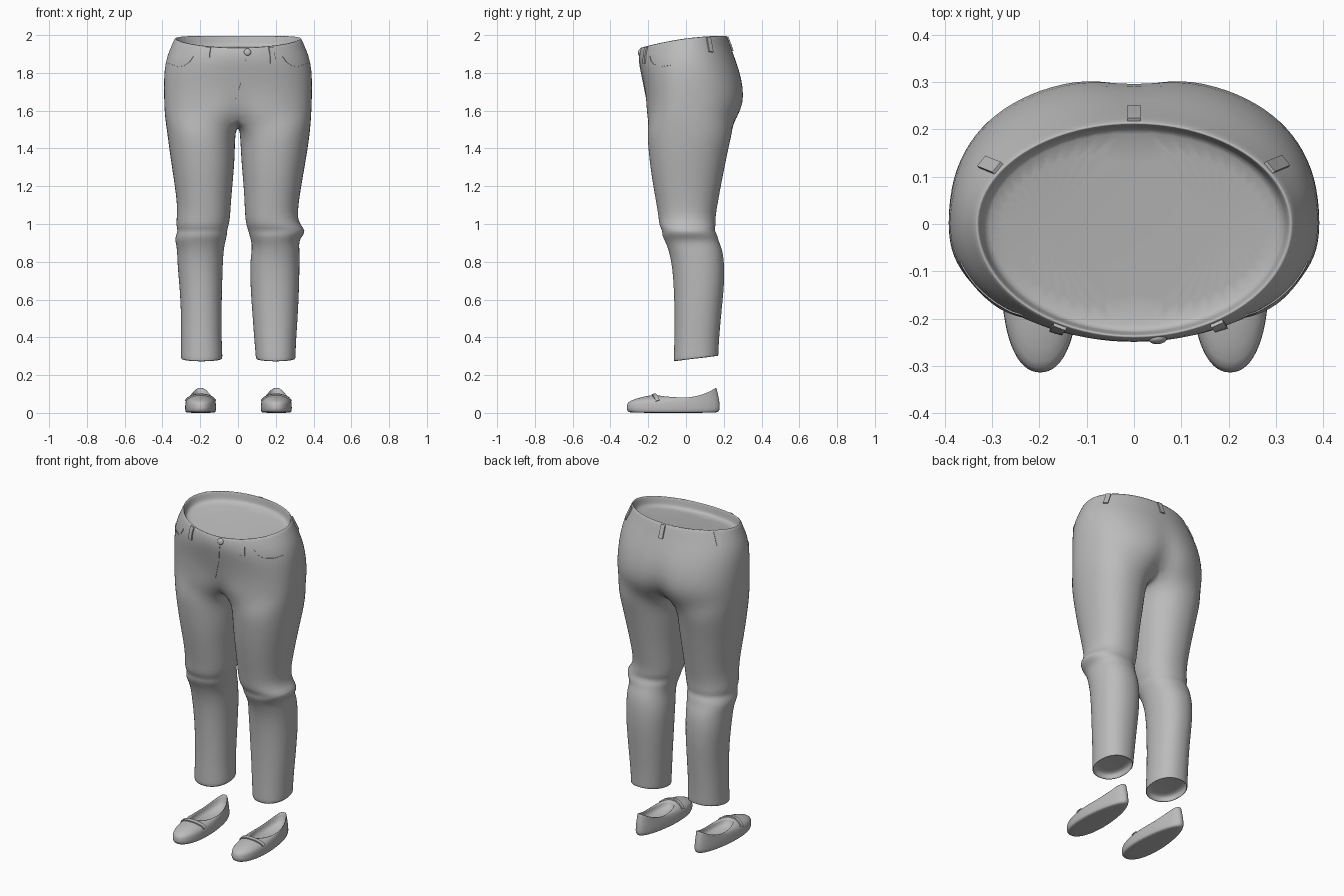
import bpy, bmesh, math
from mathutils import Vector
from mathutils.bvhtree import BVHTree

if "Cube" in bpy.data.objects:
    bpy.data.objects.remove(bpy.data.objects["Cube"])

grey = bpy.data.materials.new("plain_grey")
grey.diffuse_color = (0.5, 0.5, 0.5, 1)
grey.use_nodes = True
grey.node_tree.nodes["Principled BSDF"].inputs["Base Color"].default_value = grey.diffuse_color
K, J = 24, 8            # outer arc and inner arc steps of a leg ring


def finish(name, bm, subdiv=0):
    bmesh.ops.remove_doubles(bm, verts=bm.verts[:], dist=0.0004)
    bmesh.ops.recalc_face_normals(bm, faces=bm.faces[:])
    me = bpy.data.meshes.new(name)
    bm.to_mesh(me)
    bm.free()
    ob = bpy.data.objects.new(name, me)
    bpy.context.collection.objects.link(ob)
    me.materials.append(grey)
    for p in me.polygons:
        p.use_smooth = True
    if subdiv:
        m = ob.modifiers.new("smooth", 'SUBSURF')
        m.levels = m.render_levels = subdiv
    return ob


def spow(v, n):
    return math.copysign(abs(v) ** (2 / n), v)


def bridge(bm, a, b, closed):
    n = len(a)
    for i in range(n if closed else n - 1):
        j = (i + 1) % n
        bm.faces.new((a[i], a[j], b[j], b[i]))


# --- trousers: two half hips that split into legs at the crotch seam ---
# z, half width, front y, back y, squareness, front groove, back groove
HIPS = [(2.0, .335, -.24, .215, 2, 0, 0), (1.96, .35, -.25, .23, 2, 0, 0),
        (1.9, .376, -.25, .25, 2.1, 0, 0), (1.82, .391, -.237, .285, 2.2, 0, .005),
        (1.72, .393, -.22, .311, 2.3, 0, .012), (1.64, .391, -.215, .312, 2.4, .015, .03),
        (1.57, .388, -.215, .285, 2.5, .04, .05)]
# z, left inner x, left outer x, right inner x, right outer x, front y, back y
LEGS = [(1.49, .014, .376, .010, .382, -.208, .247), (1.4, .016, .365, .014, .370, -.2, .225),
        (1.3, .02, .35, .02, .353, -.19, .205), (1.2, .03, .335, .03, .335, -.174, .185),
        (1.1, .038, .322, .035, .32, -.156, .167), (1.03, .042, .325, .038, .315, -.145, .155),
        (.99, .05, .328, .045, .335, -.142, .158), (.965, .058, .318, .055, .358, -.125, .15),
        (.94, .058, .33, .06, .345, -.128, .168), (.91, .066, .334, .07, .322, -.112, .172),
        (.87, .075, .322, .075, .326, -.095, .192), (.8, .08, .322, .063, .326, -.077, .203),
        (.7, .083, .313, .065, .325, -.067, .204), (.6, .086, .305, .07, .321, -.063, .195),
        (.5, .086, .302, .078, .316, -.061, .185), (.4, .087, .302, .085, .309, -.062, .176),
        (.32, .083, .302, .092, .305, -.064, .172), (.285, .082, .303, .094, .305, -.066, .172)]


def hip_arc(bm, side, row, scale=1, drop=0):
    z, xo, yf, yb, n, gf, gb = row
    out = []
    for i in range(K + 1):
        a = -math.pi / 2 + math.pi * i / K
        x = 0 if i in (0, K) else xo * spow(math.cos(a), n)
        s = spow(math.sin(a), n)
        groove = math.exp(-(x / .06) ** 2)
        y = s * (yb - gb * groove) if s > 0 else -s * (yf + gf * groove)
        w = min(1, max(0, (z - 1.75) / .25))
        zz = z - w * .3 * (.22 - y) ** 2 - drop
        out.append(bm.verts.new((side * x * scale, y * scale, zz)))
    return out


def leg_ring(bm, side, row, scale=1, lift=0):
    z, yf, yb = row[0], row[5], row[6]
    xi, xo = row[1:3] if side < 0 else row[3:5]
    cx, cy, rx, ry = (xi + xo) / 2, (yf + yb) / 2, (xo - xi) / 2, (yb - yf) / 2
    out = []
    for i in range(K + J):
        d = -140 + 280 * i / K if i <= K else 140 + 80 * (i - K) / J
        a = math.radians(d)
        x = cx + scale * rx * spow(math.cos(a), 2.2)
        y = cy + scale * ry * spow(math.sin(a), 2.2)
        tilt = .015 * math.sin(a) if z < .3 else 0
        out.append(bm.verts.new((side * x, y, z + tilt + lift)))
    return out


bm = bmesh.new()
for side in (-1, 1):
    top = HIPS[0]
    lining = [hip_arc(bm, side, top, s, d) for s, d in ((.9, .065), (.945, .055), (.965, .03), (.98, .004))]
    arcs = lining + [hip_arc(bm, side, r) for r in HIPS]
    bm.faces.new(arcs[0])
    for a, b in zip(arcs, arcs[1:]):
        bridge(bm, a, b, False)
    # crotch seam closes the half hip into a full leg loop
    f, b = arcs[-1][0].co.copy(), arcs[-1][-1].co.copy()
    seam = []
    for k in range(1, J):
        p = b.lerp(f, k / J)
        p.z -= .06 * math.sin(math.pi * k / J) ** .7
        seam.append(bm.verts.new(p))
    rings = [arcs[-1] + seam] + [leg_ring(bm, side, r) for r in LEGS]
    rings += [leg_ring(bm, side, LEGS[-1], s, l) for s, l in ((.95, .003), (.93, .03), (.85, .04))]
    for a, b in zip(rings, rings[1:]):
        bridge(bm, a, b, True)
    bm.faces.new(rings[-1])
trousers = finish("trousers", bm, 1)


# --- thin strips laid on a surface ---
def surface(ob):
    bpy.context.view_layer.update()
    return BVHTree.FromObject(ob, bpy.context.evaluated_depsgraph_get())


def strip(name, tree, rays, width, height):
    hits = [tree.ray_cast(o, d) for o, d in rays]
    hits = [(h[0], h[1]) for h in hits if h[0] is not None]
    bm = bmesh.new()
    rows = []
    for i, (p, n) in enumerate(hits):
        t = hits[min(i + 1, len(hits) - 1)][0] - hits[max(i - 1, 0)][0]
        s = t.cross(n).normalized() * width / 2
        rows.append([bm.verts.new(v) for v in (p - s - n * .004, p - s + n * height,
                                               p + s + n * height, p + s - n * .004)])
    for a, b in zip(rows, rows[1:]):
        bridge(bm, a, b, True)
    bm.faces.new(rows[0])
    bm.faces.new(rows[-1])
    ob = finish(name, bm)
    for p in ob.data.polygons:
        p.use_smooth = False


def inward(x, y, z):
    d = Vector((x, y, 0)).normalized()
    return d + Vector((0, 0, z)), -d


def blend(pts, n=6):
    return [Vector(a).lerp(Vector(b), k / n) for a, b in zip(pts, pts[1:]) for k in range(n)] + [Vector(pts[-1])]


cloth = surface(trousers)
LOOPS = [(-.16, -.22, 1.86, 1.935), (.18, -.215, 1.85, 1.935), (0, .24, 1.915, 1.99),
         (-.32, .13, 1.91, 1.985), (.29, .12, 1.91, 1.985)]
for x, y, lo, hi in LOOPS:
    strip("belt_loop", cloth, [inward(x, y, lo + (hi - lo) * k / 4) for k in range(5)], .028, .007)
for s in (-1, 1):
    path = [(s * .37, -.08, 1.845), (s * .33, -.13, 1.835), (s * .28, -.165, 1.84),
            (s * .25, -.18, 1.86), (s * .235, -.19, 1.89)]
    strip("pocket_edge", cloth, [inward(*p) for p in blend(path)], .008, .003)
fly = blend([(.045, -.24, 1.88), (.03, -.23, 1.78), (-.01, -.22, 1.66)])
strip("fly_seam", cloth, [inward(*p) for p in fly], .007, .003)

# waist button
p, n = cloth.ray_cast(*inward(.05, -.24, 1.91))[:2]
bm = bmesh.new()
bmesh.ops.create_uvsphere(bm, u_segments=16, v_segments=8, radius=.019)
bmesh.ops.scale(bm, vec=(1, 1, .5), verts=bm.verts[:])
button = finish("waist_button", bm)
button.location = p
button.rotation_euler = n.to_track_quat('Z', 'Y').to_euler()


# --- slip-on shoes ---
def shoe(name, cx, side, n=36):
    bm = bmesh.new()

    def body(s, c, k, z):
        return Vector((.096 * c * (.84 - .16 * s) * k, -.0675 + .2475 * s * k, z))

    def collar(s, c, k, z):
        return Vector((.064 * c * (.94 - .06 * s) * k, .0025 + .157 * s * k, z))

    rings = [[] for _ in range(10)]
    for i in range(n):
        a = 2 * math.pi * i / n
        s, c = math.sin(a), spow(math.cos(a), 2.2)
        heel, toe = max(0, s) ** 2, max(0, -s) ** 2
        edge = .083 + .052 * heel + .015 * toe
        d = body(s, c, .95, .064 + .045 * heel)
        e = collar(s, c, 1, edge)
        mid = d.lerp(e, .5) + Vector((0, 0, .006))
        pts = [body(s, c, .9, 0), body(s, c, .97, .004), body(s, c, 1, .02), body(s, c, 1, .03),
               body(s, c, .99, .048 + .02 * heel), d, mid, e,
               collar(s, c, .94, edge - .006), collar(s, c, .9, .04)]
        for r, q in zip(rings, pts):
            r.append(bm.verts.new((cx + side * q.x, q.y, q.z)))
    for a, b in zip(rings, rings[1:]):
        bridge(bm, a, b, True)
    bm.faces.new(rings[0])
    bm.faces.new(rings[-1])
    ob = finish(name, bm, 1)
    # raised band across the vamp
    down = [(Vector((cx + .075 * k / 8, -.17 + .02 * (k / 8) ** 2, 1)), Vector((0, 0, -1)))
            for k in range(-8, 9)]
    strip("vamp_band", surface(ob), down, .022, .007)


shoe("left_shoe", -.198, -1)
shoe("right_shoe", .203, 1)
